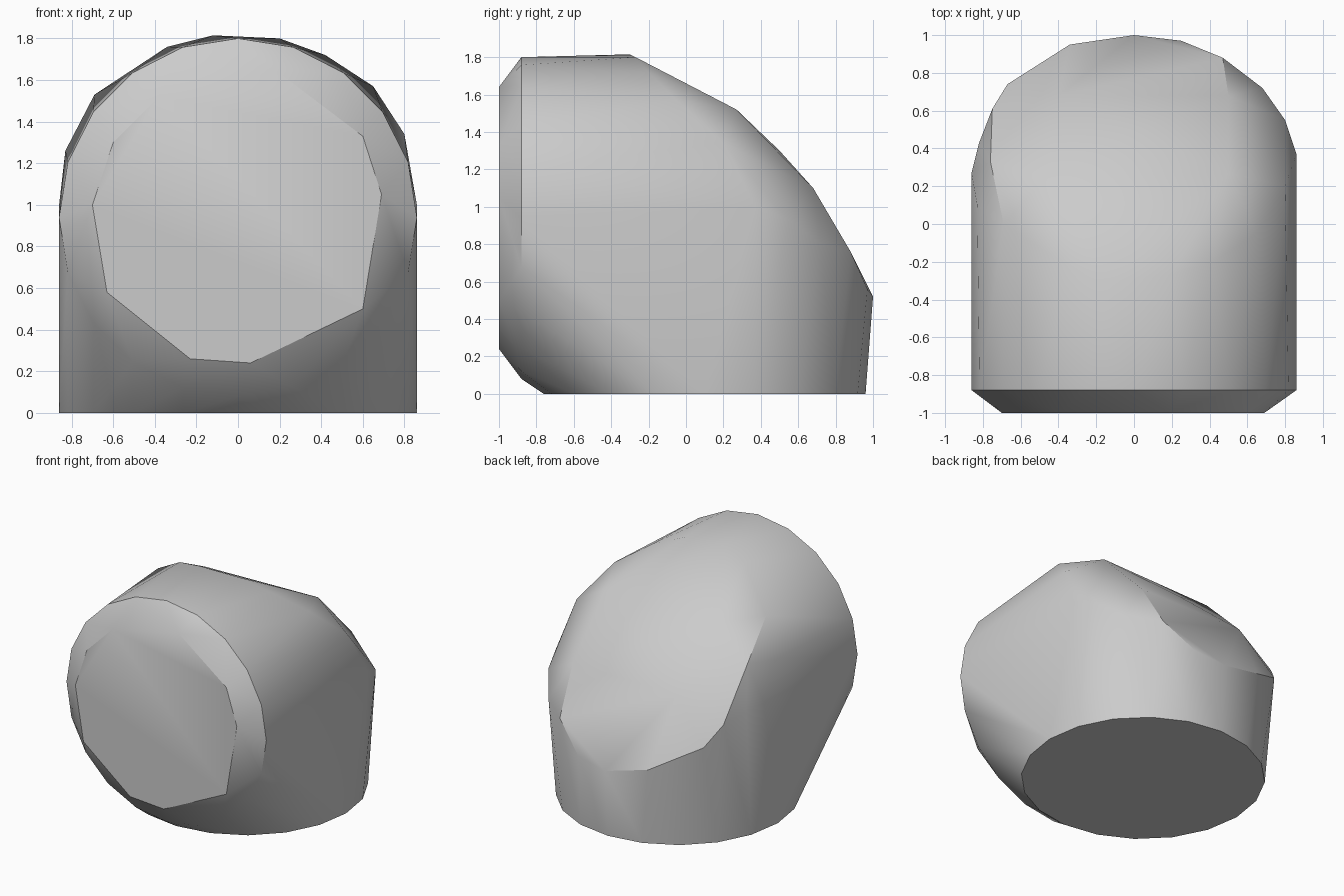
import bpy
import bmesh
from math import cos, sin, tau, radians
from mathutils import Vector

default_cube = bpy.data.objects.get("Cube")
if default_cube:
    bpy.data.objects.remove(default_cube, do_unlink=True)

RADIUS = 0.86


def ring(center, u, v, radius, sides, turn=0.0):
    """Points of a regular polygon spanned by the axes u and v."""
    center, u, v = Vector(center), Vector(u), Vector(v)
    return [center + radius * (cos(a) * u + sin(a) * v)
            for a in (tau * (i + turn) / sides for i in range(sides))]


def grey_material():
    mat = bpy.data.materials.new("plain grey")
    mat.use_nodes = True
    colour = (0.6, 0.6, 0.6, 1.0)
    mat.diffuse_color = colour
    mat.node_tree.nodes["Principled BSDF"].inputs["Base Color"].default_value = colour
    return mat


def hull_object(name, points, mat):
    """Wrap the points in a convex skin with merged flat faces."""
    bm = bmesh.new()
    for p in points:
        bm.verts.new(p)
    result = bmesh.ops.convex_hull(bm, input=bm.verts[:], use_existing_faces=False)
    spare = {g for key in ("geom_interior", "geom_unused") for g in result[key]
             if isinstance(g, bmesh.types.BMVert)}
    bmesh.ops.delete(bm, geom=list(spare), context='VERTS')
    bmesh.ops.dissolve_limit(bm, angle_limit=radians(1),
                             verts=bm.verts[:], edges=bm.edges[:])
    bmesh.ops.recalc_face_normals(bm, faces=bm.faces[:])
    mesh = bpy.data.meshes.new(name)
    bm.to_mesh(mesh)
    bm.free()
    mesh.materials.append(mat)
    obj = bpy.data.objects.new(name, mesh)
    bpy.context.collection.objects.link(obj)
    return obj


X, Y, Z = (1, 0, 0), (0, 1, 0), (0, 0, 1)

# Round foot standing on the floor
foot = ring((0, 0.1, 0), X, Y, RADIUS, 20)

# Mouth rim facing the front
rim = ring((0, -0.88, 0.94), X, Z, RADIUS, 20)

# Flat front plate, an uneven polygon (x, z)
plate = [(x, -1, z) for x, z in (
    (0.19, 1.64), (-0.38, 1.52), (-0.6, 1.3), (-0.7, 1), (-0.63, 0.58),
    (-0.23, 0.26), (0.06, 0.24), (0.6, 0.5), (0.69, 1.05), (0.6, 1.33))]

# Crown where the horizontal barrel turns into the bend
crown = [(-0.69, 0, 1.53), (-0.34, -0.23, 1.76), (-0.12, -0.3, 1.815),
         (0.2, -0.27, 1.8), (0.42, -0.2, 1.72), (0.65, -0.05, 1.57)]

# Shoulders on both sides of the bend
shoulders = [(-0.83, 0.1, 1.26), (-0.76, 0.33, 1.3), (-0.86, 0.27, 1),
             (-0.82, 0.43, 0.98), (-0.75, 0.61, 0.93),
             (0.8, 0.2, 1.34), (0.86, 0.37, 1), (0.8, 0.55, 0.93)]

# Faceted slope running down the back
slope = [(0.5, 0.27, 1.52), (-0.46, 0.25, 1.51), (0, 0.5, 1.3),
         (0.5, 0.68, 1.1), (-0.4, 0.68, 1.1)]

# Lower edge of the slope above the upright barrel
back_edge = [(-0.67, 0.74, 0.78), (-0.34, 0.95, 0.6), (0, 1, 0.52),
             (0.25, 0.97, 0.56), (0.47, 0.88, 0.76), (0.68, 0.72, 0.8)]

body = hull_object("elbow_body",
                   foot + rim + plate + crown + shoulders + slope + back_edge,
                   grey_material())

bpy.ops.object.select_all(action='DESELECT')
body.select_set(True)
bpy.context.view_layer.objects.active = body
bpy.ops.object.shade_smooth_by_angle(angle=radians(30))
